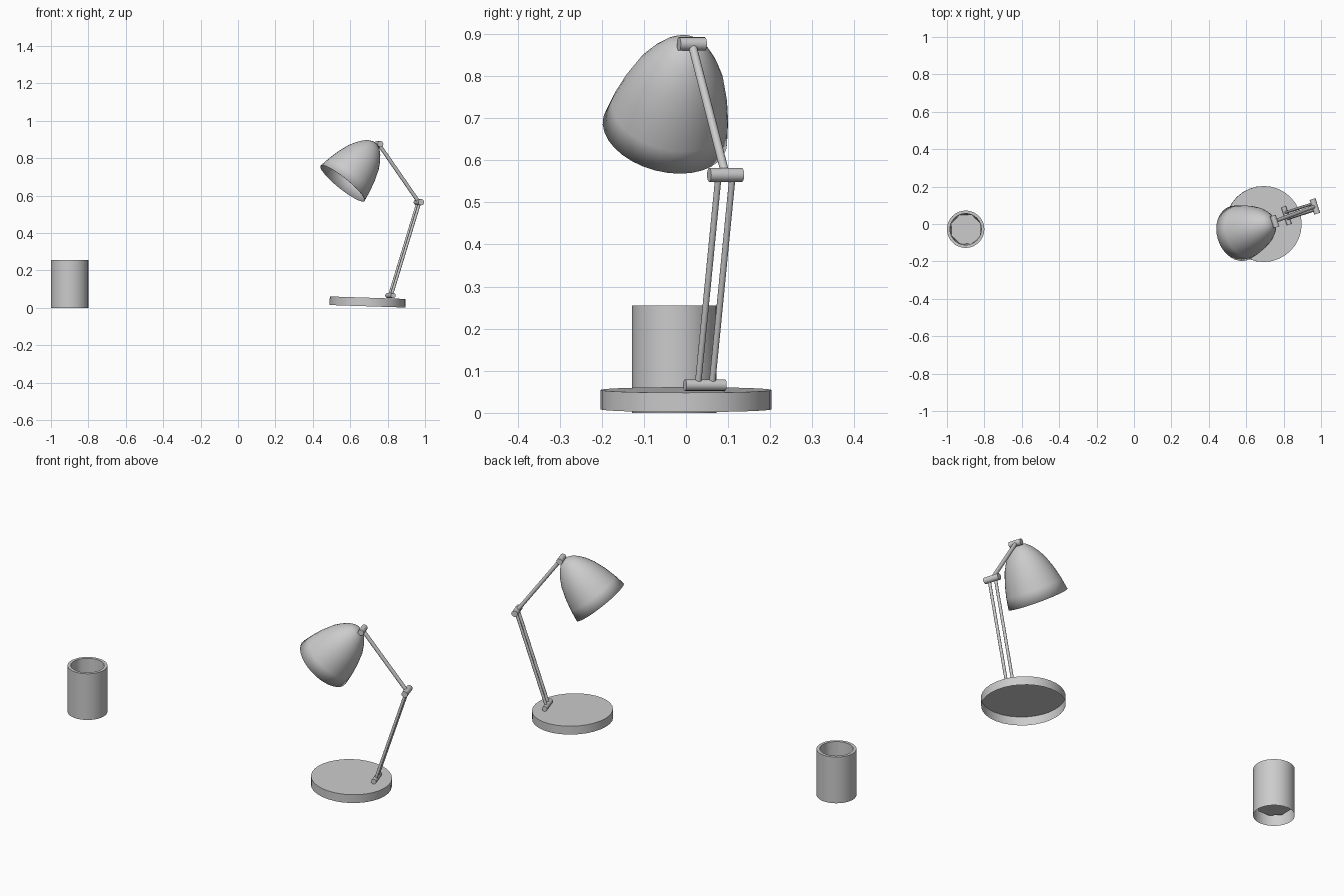
import bpy, bmesh, math
from mathutils import Vector, Matrix

if "Cube" in bpy.data.objects:
    bpy.data.objects.remove(bpy.data.objects["Cube"])


def finish(name, bm, smooth=35, fix=True):
    if fix:
        bmesh.ops.recalc_face_normals(bm, faces=bm.faces[:])
    me = bpy.data.meshes.new(name)
    bm.to_mesh(me)
    bm.free()
    ob = bpy.data.objects.new(name, me)
    bpy.context.collection.objects.link(ob)
    bpy.ops.object.select_all(action='DESELECT')
    bpy.context.view_layer.objects.active = ob
    ob.select_set(True)
    bpy.ops.object.shade_smooth_by_angle(angle=math.radians(smooth))
    return ob


def lathe(name, profile, segs, cap=True, shape=None):
    """Rings of (radius, z); shape(i, angle, r) may reshape a ring; cap fills the last ring."""
    bm = bmesh.new()
    rings = []
    for i, (r, z) in enumerate(profile):
        ring = []
        for k in range(segs):
            a = 2 * math.pi * k / segs
            rr = shape(i, a, r) if shape else r
            ring.append(bm.verts.new((rr * math.cos(a), rr * math.sin(a), z)))
        rings.append(ring)
    for a, b in zip(rings, rings[1:]):
        for k in range(segs):
            n = (k + 1) % segs
            bm.faces.new((a[k], a[n], b[n], b[k]))
    if cap:
        bm.faces.new(rings[-1])
    return finish(name, bm, fix=False)


def tube(name, p, q, radius, segs=16):
    p, q = Vector(p), Vector(q)
    bm = bmesh.new()
    rot = (q - p).to_track_quat('Z', 'Y').to_matrix().to_4x4()
    bmesh.ops.create_cone(bm, cap_ends=True, segments=segs, radius1=radius, radius2=radius,
                          depth=(q - p).length, matrix=Matrix.Translation((p + q) / 2) @ rot)
    return finish(name, bm)


# pen cup: open underneath, inner wall runs down to an eight-sided raised floor
def octagon(i, a, r):
    if i < 3:
        return r
    s = math.pi / 4
    return r * math.cos(s / 2) / math.cos((a + s / 2) % s - s / 2)


cup = lathe("pen_cup", [(0.1, 0), (0.1, 0.255), (0.084, 0.255), (0.083, 0.046)], 32, shape=octagon)
cup.location = (-0.9, -0.028, 0)

# lamp base: shallow disc, open underneath, leaning very slightly
base = lathe("lamp_base", [(0.203, -0.023), (0.203, 0.023)], 32)
base.location = (0.693, 0, 0.0315)
base.rotation_euler = (0, 0.033, 0)

# hinge pins across the arm's plane
axis = Vector((-0.306, 0.952, 0))
low = Vector((0.815, 0.045, 0.066))
mid = Vector((0.967, 0.094, 0.565))
top = Vector((0.752, 0.014, 0.876))
for name, c, length, r in (("base_hinge", low, 0.1, 0.0135),
                           ("elbow_hinge", mid, 0.082, 0.0165),
                           ("shade_hinge", top, 0.065, 0.016)):
    tube(name, c - axis * length / 2, c + axis * length / 2, r)

# arms: twin lower rods and a single upper rod
for side in (-1, 1):
    off = axis * 0.0175 * side
    tube("lower_arm_rod", low + off, mid + off, 0.0075)
tube("upper_arm_rod", mid, top, 0.01)

# bell-shaped shade, open at the rim
shade = lathe("lamp_shade", [(0.151, 0), (0.141, 0.06), (0.126, 0.12), (0.105, 0.18), (0.083, 0.22),
                             (0.061, 0.25), (0.040, 0.27), (0.018, 0.281)], 32)
shade.location = (0.559, -0.05, 0.6655)
shade.rotation_euler = Vector((0.614, 0.2, 0.763)).to_track_quat('Z', 'Y').to_euler()
wall = shade.modifiers.new("wall", 'SOLIDIFY')
wall.thickness = 0.003
wall.offset = -1
